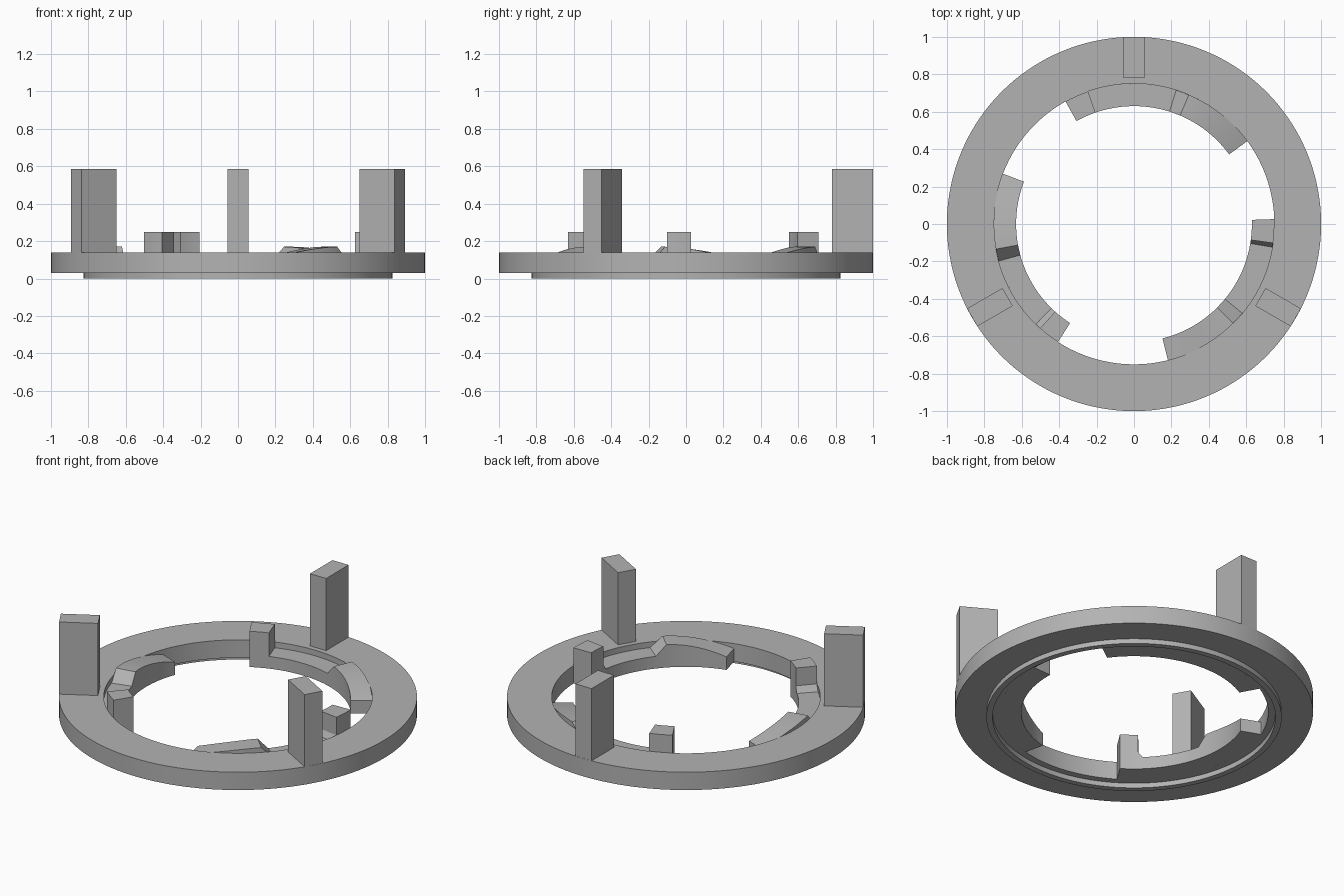
import bpy, bmesh, math
from mathutils import Matrix

cube = bpy.data.objects.get("Cube")
if cube:
    bpy.data.objects.remove(cube, do_unlink=True)

grey = bpy.data.materials.new("plain grey")
grey.use_nodes = True
colour = (0.45, 0.45, 0.45, 1)
grey.diffuse_color = colour
grey.node_tree.nodes["Principled BSDF"].inputs["Base Color"].default_value = colour

BASE, TOP = 0.03, 0.14          # underside and top of the ring
INNER, BORE = 0.63, 0.75        # inner edge of the tabs, ring opening
TRACK, PEAK, TAIL = 0.105, 0.17, 0.11


def finish(name, bm):
    bmesh.ops.recalc_face_normals(bm, faces=bm.faces)
    mesh = bpy.data.meshes.new(name)
    bm.to_mesh(mesh)
    bm.free()
    mesh.materials.append(grey)
    obj = bpy.data.objects.new(name, mesh)
    bpy.context.collection.objects.link(obj)
    bpy.ops.object.select_all(action="DESELECT")
    obj.select_set(True)
    bpy.context.view_layer.objects.active = obj
    bpy.ops.object.shade_smooth_by_angle(angle=math.radians(20))
    return obj


def polar(r, degrees, z):
    a = math.radians(degrees)
    return (r * math.cos(a), r * math.sin(a), z)


def skin(bm, sections, closed):
    """Join equal cross-sections into a solid."""
    loops = [[bm.verts.new(p) for p in s] for s in sections]
    n = len(loops[0])
    pairs = list(zip(loops, loops[1:]))
    if closed:
        pairs.append((loops[-1], loops[0]))
    else:
        bm.faces.new(loops[0])
        bm.faces.new(loops[-1])
    for a, b in pairs:
        for i in range(n):
            j = (i + 1) % n
            bm.faces.new((a[i], a[j], b[j], b[i]))


def arc_solid(name, stations):
    """Curved bar whose top follows (angle, height) stations."""
    bm = bmesh.new()
    skin(bm, [[polar(INNER, a, BASE), polar(BORE, a, BASE),
               polar(BORE, a, z), polar(INNER, a, z)] for a, z in stations], False)
    return finish(name, bm)


def span(a, b, height, steps=12):
    """Stations from angle a to b with a height rule over 0..1."""
    return [(a + (b - a) * i / steps, height(i / steps)) for i in range(steps + 1)]


# Main ring with a thin raised lip underneath
profile = [(BORE, TOP), (1, TOP), (1, BASE), (0.825, BASE),
           (0.825, 0), (0.79, 0), (0.79, BASE), (BORE, BASE)]
bm = bmesh.new()
count = 144
skin(bm, [[polar(r, 360 * k / count, z) for r, z in profile] for k in range(count)], True)
finish("mount_ring", bm)

# Three upright posts on the rim
for label, angle in (("back", 90), ("right", 210), ("left", 330)):
    bm = bmesh.new()
    bmesh.ops.create_cube(bm, size=1)
    bmesh.ops.scale(bm, vec=(0.2185, 0.11, 0.585 - BASE), verts=bm.verts)
    bmesh.ops.translate(bm, vec=(0.88925, 0, (0.585 + BASE) / 2), verts=bm.verts)
    bmesh.ops.rotate(bm, matrix=Matrix.Rotation(math.radians(angle), 3, "Z"), verts=bm.verts)
    finish(label + "_post", bm)

# Locking tabs: stop block, flat track, short rise, long easing fall
tabs = (("back", 119.2, 109.1, 109.1, 72.5, 67, 36.2),
        ("left", 2, -7.8, -9.5, -39.5, -45, -76),
        ("right", 237.2, 228, 225.6, 195.3, 190.3, 159))
for label, start, stop, foot, rise, crest, end in tabs:
    arc_solid(label + "_stop_block", span(start, stop, lambda t: 0.25, 4))
    track = span(foot, rise, lambda t: TRACK)
    if foot != stop:
        track.insert(0, (stop, TOP))
    fall = span(crest, end, lambda t: PEAK - (PEAK - TAIL) * t ** 1.7)
    arc_solid(label + "_locking_tab", track + fall)
